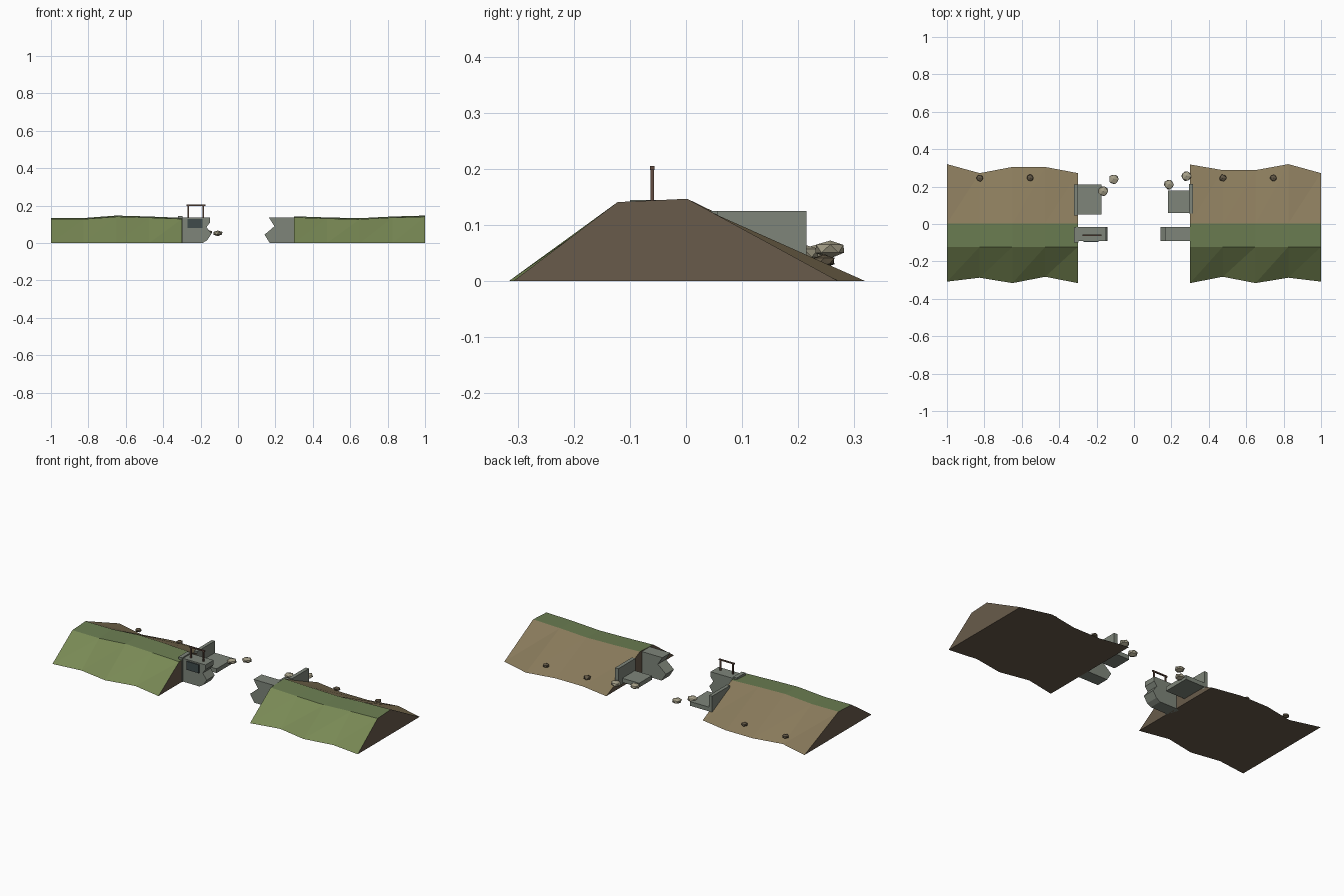
import bpy, bmesh, random
from mathutils import Vector

if "Cube" in bpy.data.objects:
    bpy.data.objects.remove(bpy.data.objects["Cube"])
random.seed(4)

def mat(name, r, g, b):
    m = bpy.data.materials.new(name)
    m.diffuse_color = (r, g, b, 1)
    m.use_nodes = True
    m.node_tree.nodes["Principled BSDF"].inputs["Base Color"].default_value = m.diffuse_color
    return m

GRASS = mat("grass", .19, .25, .09)
CREST = mat("crest_grass", .15, .21, .085)
EARTH = mat("dry_earth", .25, .195, .105)
CORE = mat("core_earth", .14, .105, .07)
CONC = mat("concrete", .21, .235, .195)
DARK = mat("gate_steel", .05, .07, .07)
RUST = mat("rusty_rail", .12, .07, .05)
ROCK = mat("pale_rubble", .38, .35, .25)
STONE = mat("dark_stone", .12, .095, .06)

def finish(name, bm, *mats):
    bmesh.ops.recalc_face_normals(bm, faces=bm.faces)
    me = bpy.data.meshes.new(name)
    bm.to_mesh(me)
    bm.free()
    for m in mats:
        me.materials.append(m)
    ob = bpy.data.objects.new(name, me)
    bpy.context.collection.objects.link(ob)
    return ob

def box(name, lo, hi, m):
    bm = bmesh.new()
    bmesh.ops.create_cube(bm, size=1)
    for v in bm.verts:
        v.co = Vector([lo[i] + (v.co[i] + .5) * (hi[i] - lo[i]) for i in range(3)])
    return finish(name, bm, m)

# Embankment: trapezoid sections lofted along x
def embankment(name, x0, front, back, crest):
    bm = bmesh.new()
    rings = []
    for i in range(5):
        x, z = x0 + .175 * i, crest[i]
        pts = [(front[i], 0), (-.122, z - .006), (.002, z), (back[i], 0)]
        rings.append([bm.verts.new((x, y, h)) for y, h in pts])
    for a, b in zip(rings, rings[1:]):
        for k, mi in enumerate((0, 1, 2, 3)):
            j = (k + 1) % 4
            if k == 3:
                f = bm.faces.new((a[k], b[k], b[j], a[j]))
                f.material_index = 3
            else:
                for tri in ((a[k], b[k], b[j]), (a[k], b[j], a[j])):
                    bm.faces.new(tri).material_index = mi
    for r in (rings[0], rings[-1]):
        bm.faces.new(r).material_index = 3
    return finish(name, bm, GRASS, CREST, EARTH, CORE)

embankment("left_embankment", -1, (-.308, -.287, -.316, -.282, -.316),
           (.32, .272, .305, .305, .272), (.135, .134, .147, .142, .135))
embankment("right_embankment", .3, (-.316, -.282, -.316, -.287, -.308),
           (.318, .288, .288, .32, .272), (.143, .137, .133, .142, .147))

# Broken concrete crest walls: jagged profile extruded along y
def broken_wall(name, pts, y0, y1):
    bm = bmesh.new()
    f = bm.faces.new([bm.verts.new((x, y0, z)) for x, z in pts])
    ext = bmesh.ops.extrude_face_region(bm, geom=[f])["geom"]
    bmesh.ops.translate(bm, vec=(0, y1 - y0, 0),
                        verts=[v for v in ext if isinstance(v, bmesh.types.BMVert)])
    return finish(name, bm, CONC)

broken_wall("left_gate_tower", [(-.31, 0), (-.19, 0), (-.165, .015), (-.142, .05),
            (-.168, .085), (-.15, .11), (-.15, .138), (-.31, .138)], -.09, -.015)
broken_wall("right_gate_tower", [(.31, 0), (.17, 0), (.142, .045), (.195, .09),
            (.165, .137), (.31, .137)], -.09, -.015)
box("left_tower_pier", (-.32, -.1, 0), (-.296, -.018, .145), CONC)

# Gate panel and handrail
box("gate_panel", (-.27, -.096, .08), (-.19, -.088, .13), DARK)
for x in (-.265, -.185):
    box("rail_post", (x - .004, -.063, .135), (x + .004, -.057, .2), RUST)
box("rail_bar", (-.276, -.064, .198), (-.175, -.056, .205), RUST)

# Spillway slabs and side walls behind the breach
box("left_spillway_slab", (-.305, .05, .03), (-.175, .212, .055), CONC)
box("left_spillway_wall", (-.32, .045, .02), (-.3, .212, .125), CONC)
box("right_spillway_slab", (.182, .06, .03), (.3, .178, .055), CONC)
box("right_spillway_wall", (.293, .055, .02), (.315, .215, .125), CONC)

# Rubble and stones: squashed, jittered icospheres
def rock(name, loc, r, flat, m):
    bm = bmesh.new()
    bmesh.ops.create_icosphere(bm, subdivisions=1, radius=r)
    for v in bm.verts:
        v.co *= random.uniform(.9, 1.1)
        v.co.z *= flat
        v.co += Vector(loc)
    finish(name, bm, m)

for p in ((-.108, .24, .052), (-.165, .175, .055), (.187, .21, .05), (.28, .257, .058)):
    rock("rubble", p, .029, .55, ROCK)
for x in (-.825, -.555, .475, .745):
    rock("slope_stone", (x, .246, .036), .02, .6, STONE)
